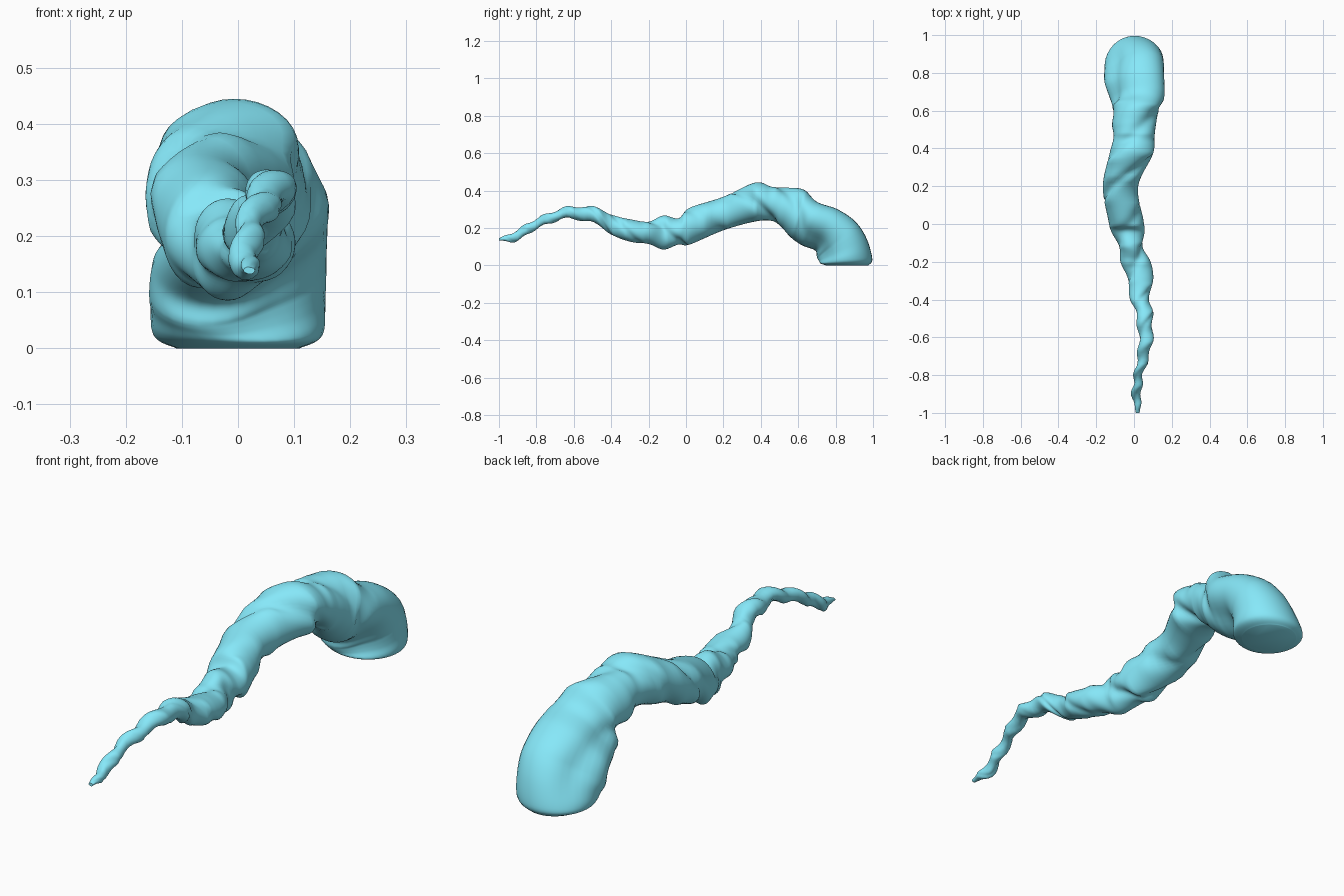
import bpy, bmesh, math
from math import cos, sin, pi, exp

if "Cube" in bpy.data.objects:
    bpy.data.objects.remove(bpy.data.objects["Cube"])

# Upright sections of the arm: y, top z, bottom z, left x, right x
ARM = [
    (-1.0, .145, .132, .01, .03),
    (-.9, .19, .132, -.01, .04),
    (-.81, .245, .19, 0, .046),
    (-.64, .31, .25, .025, .094),
    (-.48, .308, .22, .012, .098),
    (-.39, .268, .16, -.022, .08),
    (-.29, .245, .125, -.032, .102),
    (-.2, .234, .115, -.072, .088),
    (-.12, .267, .085, -.078, .045),
    (-.04, .252, .112, -.12, .056),
    (.02, .308, .112, -.136, .05),
    (.2, .367, .188, -.165, .022),
    (.37, .443, .235, -.13, .1),
    (.46, .42, .238, -.108, .108),
]
# Tilted sections down to the foot: top y, z, bottom y, z, centre x, half width
FOOT = [
    (.54, .416, .51, .205, 0, .116),
    (.63, .405, .56, .15, .01, .118),
    (.7, .34, .62, .108, .02, .14),
    (.81, .3, .69, .08, .005, .155),
    (.905, .235, .7, .045, 0, .158),
    (.965, .145, .71, .025, 0, .156),
    (.996, .035, .72, .01, 0, .15),
    (.975, 0, .75, 0, 0, .11),
]
KEYS = [(y, t, y, b, l, r) for y, t, b, l, r in ARM]
KEYS += [(*f[:4], f[4]-f[5], f[4]+f[5]) for f in FOOT]
SIDES, STEPS = 36, 9


def spline(a, b, c, d, t):
    return .5 * (2*b + (c-a)*t + (2*a-5*b+4*c-d)*t*t + (3*b-a-3*c+d)*t**3)


def clamp(t):
    return max(0, min(1, t))


# Smoothly interpolate the sections along the body
sections = []
n = len(KEYS)
for i in range(n - 1):
    q = [KEYS[max(0, min(n-1, i+k))] for k in (-1, 0, 1, 2)]
    for j in range(STEPS):
        sections.append([spline(*v, j / STEPS) for v in zip(*q)])
sections.append(list(KEYS[-1]))

# Work from the foot to the tip, winding the strands on the way
bm = bmesh.new()
rings, phase, last = [], 2.35, None
for ty, tz, by, bz, lx, rx in reversed(sections):
    mid = ((ty+by)/2, (tz+bz)/2)
    half = max(.02, (math.hypot(ty-by, tz-bz) + rx - lx) / 4)
    if last:
        slow = .2 if ty > .68 else 1
        phase += slow * math.dist(mid, last) / (.75*half + .03) * 1.25
    last = mid
    # Two unequal strands wound round each other leave spiral grooves
    fade = clamp((tz - .02) / .2) if ty > .8 else 1
    lean = .3 * clamp((ty - .6) / .12) * fade
    pts = []
    for k in range(SIDES):
        a = 2*pi*k/SIDES
        r = 1
        for off, depth, width in ((0, .20, .40), (pi*.9, .13, .45)):
            d = (a - phase - off + pi) % (2*pi) - pi
            r -= fade * depth * exp(-(d/width)**2)
        pts.append((r*cos(a) + lean*r*sin(a), r*sin(a)))
    # Fit the section to its outline extents
    x0, x1 = min(p[0] for p in pts), max(p[0] for p in pts)
    v0, v1 = min(p[1] for p in pts), max(p[1] for p in pts)
    # Small corkscrew wobble towards the tip
    wob = .007 * clamp((-.35 - ty) / .15) * clamp((ty + 1) / .08)
    ox, oz = wob*cos(2*phase), wob*sin(2*phase)
    ring = []
    for px, pv in pts:
        u, v = (px-x0)/(x1-x0), (pv-v0)/(v1-v0)
        ring.append(bm.verts.new((lx+(rx-lx)*u+ox, by+(ty-by)*v,
                                  max(0, bz+(tz-bz)*v+oz))))
    rings.append(ring)

# Skin between neighbouring rings, then close the tip and the flat foot
for r0, r1 in zip(rings, rings[1:]):
    for k in range(SIDES):
        m = (k+1) % SIDES
        bm.faces.new((r0[k], r0[m], r1[m], r1[k]))
bm.faces.new(rings[0])
bm.faces.new(rings[-1])
bmesh.ops.recalc_face_normals(bm, faces=bm.faces)

mesh = bpy.data.meshes.new("twisted_tentacle")
bm.to_mesh(mesh)
bm.free()
obj = bpy.data.objects.new("twisted_tentacle", mesh)
bpy.context.collection.objects.link(obj)

mat = bpy.data.materials.new("pale_cyan")
mat.diffuse_color = (.24, .81, .95, 1)
mat.use_nodes = True
mat.node_tree.nodes["Principled BSDF"].inputs["Base Color"].default_value = mat.diffuse_color
mesh.materials.append(mat)

bpy.context.view_layer.objects.active = obj
obj.select_set(True)
bpy.ops.object.shade_smooth_by_angle(angle=math.radians(60))
